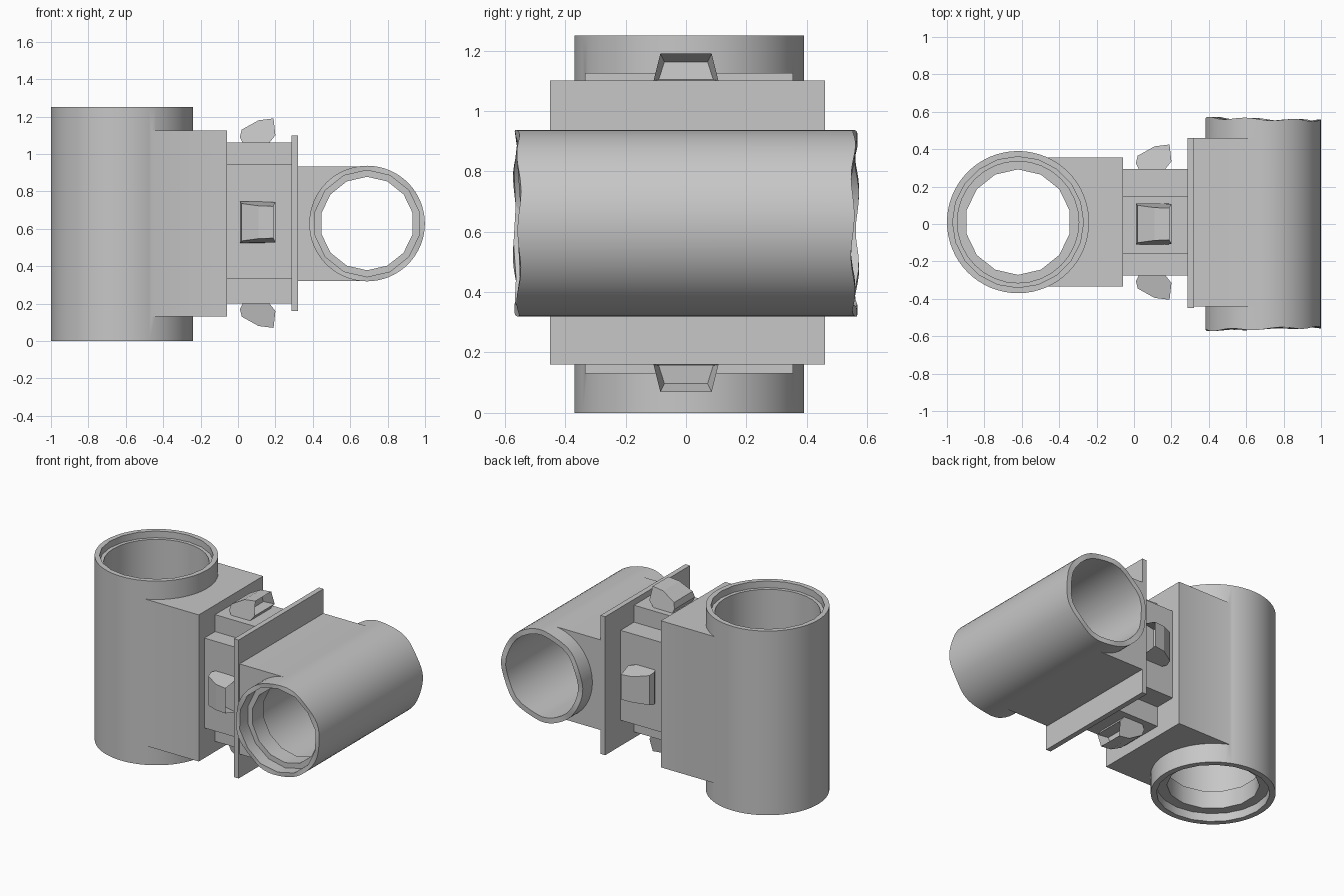
import bpy
import bmesh
import math
from mathutils import Matrix, Vector

if "Cube" in bpy.data.objects:
    bpy.data.objects.remove(bpy.data.objects["Cube"])

grey = bpy.data.materials.new("plain grey")
grey.use_nodes = True
COLOUR = (0.57, 0.57, 0.57, 1)
grey.diffuse_color = COLOUR
grey.node_tree.nodes["Principled BSDF"].inputs["Base Color"].default_value = COLOUR


def finish(name, bm):
    bmesh.ops.recalc_face_normals(bm, faces=bm.faces)
    mesh = bpy.data.meshes.new(name)
    bm.to_mesh(mesh)
    bm.free()
    mesh.materials.append(grey)
    obj = bpy.data.objects.new(name, mesh)
    bpy.context.collection.objects.link(obj)
    return obj


def box(name, low, high):
    bm = bmesh.new()
    low, high = Vector(low), Vector(high)
    size = high - low
    bmesh.ops.create_cube(bm, size=1, matrix=Matrix.Translation((low + high) / 2) @ Matrix.Diagonal((*size, 1)))
    return finish(name, bm)


def cylinder(name, centre, radius, start, end, sides, along_y=False):
    """Cylinder from start to end, measured along its axis from the centre."""
    bm = bmesh.new()
    bmesh.ops.create_cone(bm, cap_ends=True, segments=sides, radius1=radius,
                          radius2=radius, depth=end - start)
    bm.transform(Matrix.Translation((0, 0, (start + end) / 2)))
    turn = Matrix.Rotation(-math.pi / 2, 4, "X") if along_y else Matrix()
    bm.transform(Matrix.Translation(centre) @ turn)
    return finish(name, bm)


def boolean(obj, other, operation):
    mod = obj.modifiers.new(operation.lower(), "BOOLEAN")
    mod.operation = operation
    mod.solver = "EXACT"
    mod.object = other
    bpy.context.view_layer.objects.active = obj
    bpy.ops.object.modifier_apply(modifier=mod.name)
    bpy.data.objects.remove(other)


def smooth(obj):
    bpy.ops.object.select_all(action="DESELECT")
    obj.select_set(True)
    bpy.context.view_layer.objects.active = obj
    bpy.ops.object.shade_smooth_by_angle(angle=math.radians(31))


# Upright tube with its square neck: wide bore from above, narrow lip below
TUBE = Vector((-0.62, 0.01, 0.625))
upright = cylinder("upright_tube", TUBE, 0.38, -0.625, 0.625, 64)
boolean(upright, box("upright_neck", (-0.62, -0.335, 0.13), (-0.06, 0.355, 1.125)), "UNION")
for radius, start, end, sides in ((0.282, -1, 1, 14), (0.325, -0.45, 1, 32),
                                  (0.35, 0.58, 1, 20), (0.345, -1, -0.57, 20)):
    boolean(upright, cylinder("bore", TUBE, radius, start, end, sides), "DIFFERENCE")
smooth(upright)

# Cross tube with its neck: wide bore from the back, narrow lip at the front
CROSS = Vector((0.69, 0, 0.628))
HALF = 0.56
cross = cylinder("cross_tube", CROSS, 0.309, -HALF, HALF, 64, along_y=True)
boolean(cross, box("cross_neck", (0.3, -0.44, 0.322), (0.69, 0.46, 0.934)), "UNION")
for radius, start, end, sides in ((0.25, -1, 1, 14), (0.275, -0.36, 1, 32), (0.285, -1, -0.48, 14)):
    boolean(cross, cylinder("bore", CROSS, radius, start, end, sides, along_y=True), "DIFFERENCE")

# Slightly uneven mouths
bm = bmesh.new()
bm.from_mesh(cross.data)
bmesh.ops.triangulate(bm, faces=[f for f in bm.faces if abs(f.normal.y) > 0.9])
for v in bm.verts:
    if abs(v.co.y) > HALF - 0.01:
        side = math.copysign(1, v.co.y)
        angle = math.atan2(v.co.z - CROSS.z, v.co.x - CROSS.x)
        v.co.y += 0.006 * math.sin(7 * angle + side) - side * 0.008 * math.cos(angle)
bm.to_mesh(cross.data)
bm.free()
smooth(cross)

# Flange plate and plus-shaped coupling between the necks
box("flange_plate", (0.285, -0.45, 0.16), (0.32, 0.46, 1.10))
coupling = box("coupling", (-0.07, -0.16, 0.2), (0.29, 0.15, 1.06))
boolean(coupling, box("coupling_wide", (-0.07, -0.275, 0.335), (0.29, 0.295, 0.945)), "UNION")


# Four wedge-shaped clips, hollow towards the flange
def clip(name, centre, angle):
    bm = bmesh.new()
    profile = [(0.03, -0.01), (0.01, 0.03), (0.02, 0.07), (0.11, 0.12), (0.19, 0.13), (0.2, 0.04), (0.16, -0.01)]
    rows = []
    for side in (-1, 1):
        rows.append([bm.verts.new((x, side * (0.11 - 0.25 * max(0, z - 0.03)), z)) for x, z in profile])
    for row in rows:
        bm.faces.new(row)
    count = len(profile)
    for i in range(count):
        j = (i + 1) % count
        bm.faces.new((rows[0][i], rows[0][j], rows[1][j], rows[1][i]))
    bmesh.ops.recalc_face_normals(bm, faces=bm.faces)
    front = max(bm.faces, key=lambda f: f.normal.x)
    bmesh.ops.inset_region(bm, faces=[front], thickness=0.022, depth=0)
    bmesh.ops.translate(bm, verts=front.verts, vec=(-0.07, 0, -0.01))
    bm.transform(Matrix.Translation(centre) @ Matrix.Rotation(angle, 4, "X"))
    return finish(name, bm)


clip("top_clip", (0, 0, 1.06), 0)
clip("bottom_clip", (0, 0, 0.2), math.pi)
clip("front_clip", (0, -0.275, 0.635), math.pi / 2)
clip("back_clip", (0, 0.295, 0.635), -math.pi / 2)
